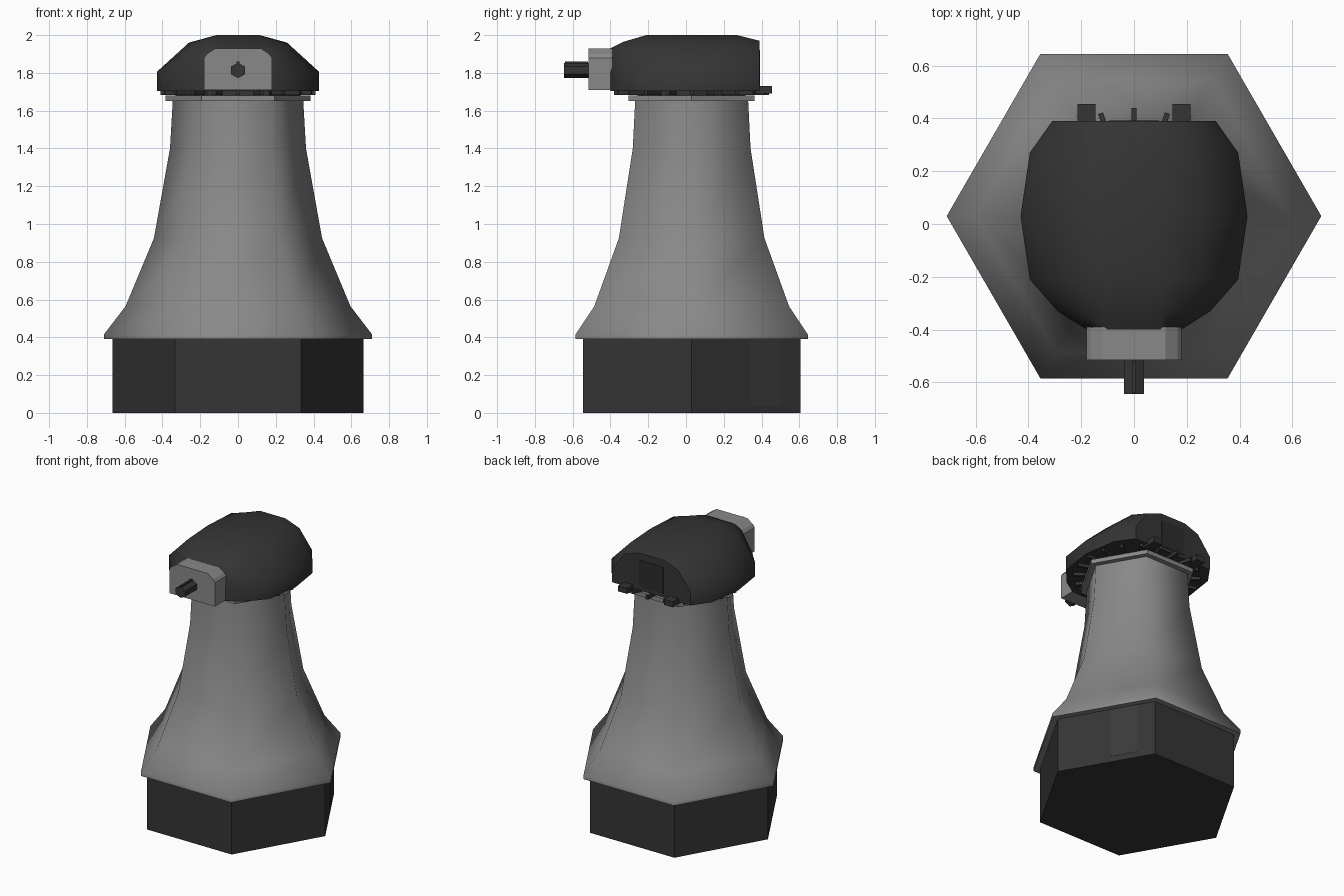
import bpy, bmesh, math

if "Cube" in bpy.data.objects:
    bpy.data.objects.remove(bpy.data.objects["Cube"])

CY = 0.03  # tower axis in y


def material(name, v):
    m = bpy.data.materials.new(name)
    m.diffuse_color = (v, v, v, 1)
    m.use_nodes = True
    m.node_tree.nodes["Principled BSDF"].inputs["Base Color"].default_value = m.diffuse_color
    return m


GREY = material("light grey", 0.25)
DARK = material("dark grey", 0.035)
PANEL = material("panel grey", 0.042)
HATCH = material("hatch black", 0.025)


def loft(name, rings, mat, smooth=None):
    """Skin a list of equal-length point rings and close both ends."""
    bm = bmesh.new()
    vs = [[bm.verts.new(p) for p in r] for r in rings]
    n = len(vs[0])
    for a, b in zip(vs, vs[1:]):
        for i in range(n):
            j = (i + 1) % n
            bm.faces.new((a[i], a[j], b[j], b[i]))
    bm.faces.new(vs[0])
    bm.faces.new(vs[-1])
    bmesh.ops.recalc_face_normals(bm, faces=bm.faces)
    me = bpy.data.meshes.new(name)
    bm.to_mesh(me)
    bm.free()
    me.materials.append(mat)
    ob = bpy.data.objects.new(name, me)
    bpy.context.collection.objects.link(ob)
    if smooth:
        bpy.ops.object.select_all(action='DESELECT')
        bpy.context.view_layer.objects.active = ob
        ob.select_set(True)
        bpy.ops.object.shade_smooth_by_angle(angle=math.radians(smooth))
    return ob


def hexring(r, z):
    return [(r * math.cos(k * math.pi / 3), CY + r * math.sin(k * math.pi / 3), z)
            for k in range(6)]


def hexstack(name, prof, mat, smooth=None):
    return loft(name, [hexring(r, z) for r, z in prof], mat, smooth)


def box(name, c, s, mat, rot=0):
    x, y, z = (v / 2 for v in s)
    ob = loft(name, [[(-x, -y, h), (x, -y, h), (x, y, h), (-x, y, h)] for h in (-z, z)], mat)
    ob.location = c
    ob.rotation_euler.z = rot
    return ob


# Base, flared tower and top rim, all six-sided
hexstack("base", [(0.665, 0), (0.665, 0.395)], DARK)
hexstack("tower", [(0.71, 0.39), (0.71, 0.415), (0.595, 0.565), (0.445, 0.925),
                   (0.36, 1.4), (0.345, 1.66)], GREY, 62)
hexstack("top_rim", [(0.385, 1.65), (0.385, 1.68)], GREY)
hexstack("cap_bearing", [(0.33, 1.675), (0.33, 1.71)], DARK)

# Door on the back right face of the base
f = 0.68
ap = 0.665 * math.cos(math.pi / 6)
off = (f - 0.5) * 0.665
a = math.pi / 6
box("door", (ap * math.cos(a) - off * math.sin(a), CY + ap * math.sin(a) + off * math.cos(a), 0.215),
    (0.004, 0.18, 0.35), PANEL, a)

# Ring of radial teeth below the cap
for k in range(20):
    t = math.pi / 2 + k * math.pi / 10
    box("ring_tooth", (0.335 * math.cos(t), CY + 0.335 * math.sin(t), 1.697), (0.15, 0.02, 0.026), DARK, t)

# Winding brackets at the back
for s in (-1, 1):
    box("rear_bracket", (s * 0.18, 0.39, 1.71), (0.07, 0.13, 0.04), DARK)


# Rounded cap, lofted from front to back
def section(y, w, shoulder, mid_w, mid_z, top_w, top):
    half = [(w, 1.705), (w, shoulder), (mid_w, mid_z), (top_w, top)]
    return [(x, y, z) for x, z in half] + [(-x, y, z) for x, z in reversed(half)]


loft("cap", [section(-0.40, 0.18, 1.80, 0.155, 1.90, 0.10, 1.93),
             section(-0.33, 0.29, 1.80, 0.20, 1.93, 0.10, 1.965),
             section(-0.21, 0.395, 1.805, 0.245, 1.96, 0.115, 2.0),
             section(CY, 0.43, 1.805, 0.26, 1.96, 0.115, 2.0),
             section(0.27, 0.395, 1.805, 0.245, 1.96, 0.115, 2.0),
             section(0.39, 0.31, 1.80, 0.21, 1.93, 0.10, 1.97)], DARK, 50)
box("rear_hatch", (0, 0.39, 1.825), (0.19, 0.006, 0.19), HATCH)

# Chamfered nose block and windshaft
nose = [(0.18, 1.71), (0.18, 1.88), (0.165, 1.9), (0.12, 1.93)]
nose += [(-x, z) for x, z in reversed(nose)]
loft("nose_block", [[(x, y, z) for x, z in nose] for y in (-0.515, -0.39)], GREY)
loft("windshaft", [[(0.044 * math.sin(k * math.pi / 3), y, 1.813 + 0.04 * math.cos(k * math.pi / 3))
                    for k in range(6)] for y in (-0.645, -0.50)], DARK)
box("shaft_pin", (0, -0.58, 1.853), (0.014, 0.12, 0.014), DARK)
